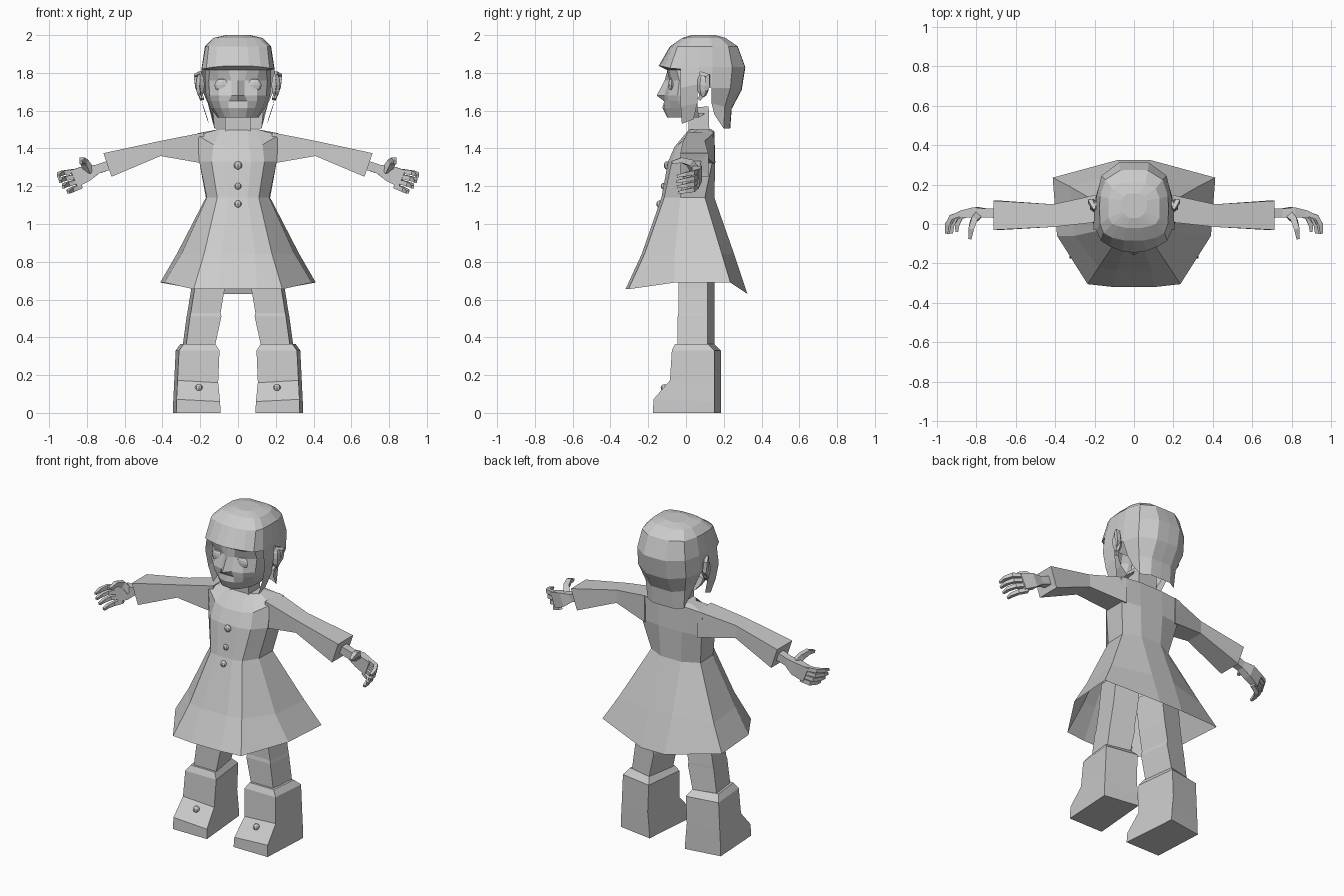
import bpy, bmesh
from mathutils import Vector, Matrix


def finish(name, bm, mirror=True):
    bmesh.ops.recalc_face_normals(bm, faces=bm.faces)
    me = bpy.data.meshes.new(name)
    bm.to_mesh(me)
    bm.free()
    ob = bpy.data.objects.new(name, me)
    bpy.context.collection.objects.link(ob)
    if mirror:
        mod = ob.modifiers.new("mirror", 'MIRROR')
        mod.merge_threshold = 0.001
    return ob


def loft(name, rows, closed=False, caps=False, skip=()):
    """Skin rows of points; the half shape is mirrored in x."""
    bm = bmesh.new()
    vs = [[bm.verts.new(p) for p in r] for r in rows]
    n = len(rows[0])
    for i in range(len(rows) - 1):
        for j in range(n if closed else n - 1):
            if (i, j) not in skip:
                k = (j + 1) % n
                bm.faces.new((vs[i][j], vs[i][k], vs[i + 1][k], vs[i + 1][j]))
    if caps:
        bm.faces.new(vs[0])
        bm.faces.new(vs[-1])
    return finish(name, bm)


def level(z, pts):
    return [(x, y, z) for x, y in pts]


def tube(name, path, sizes, up):
    """Four-sided tapering tube along a path; sizes are (side, up) half widths."""
    path = [Vector(p) for p in path]
    rows = []
    for i, p in enumerate(path):
        d = (path[min(i + 1, len(path) - 1)] - path[max(i - 1, 0)]).normalized()
        s = d.cross(Vector(up)).normalized()
        u = s.cross(d)
        a, b = sizes[i]
        rows.append([p + s * a + u * b, p - s * a + u * b,
                     p - s * a - u * b, p + s * a - u * b])
    loft(name, rows, True, True)


def ball(name, loc, scale, mirror=True, seg=8, rings=6):
    bm = bmesh.new()
    bmesh.ops.create_uvsphere(bm, u_segments=seg, v_segments=rings, radius=1)
    bmesh.ops.transform(bm, verts=bm.verts,
                        matrix=Matrix.Translation(loc) @ Matrix.Diagonal((*scale, 1)))
    finish(name, bm, mirror)


# dress: open flared skirt, waist, chest and shoulder yoke
loft("dress", [
    [(0, -.32, .655), (.1, -.32, .655), (.235, -.305, .655), (.39, -.06, .69),
     (.412, .235, .69), (.08, .325, .63), (0, .325, .63)],
    level(.84, [(0, -.235), (.09, -.235), (.18, -.22), (.3, -.06), (.325, .19), (.08, .255), (0, .255)]),
    level(1.14, [(0, -.13), (.05, -.13), (.11, -.115), (.165, -.03), (.17, .1), (.07, .15), (0, .15)]),
    level(1.33, [(0, -.095), (.07, -.095), (.14, -.075), (.205, 0), (.205, .14), (.08, .155), (0, .155)]),
    [(0, -.06, 1.41), (.06, -.06, 1.41), (.13, -.04, 1.42), (.215, .015, 1.47),
     (.215, .145, 1.48), (.08, .15, 1.49), (0, .15, 1.49)],
    level(1.5, [(0, .015), (.05, .015), (.09, .03), (.11, .06), (.11, .11), (.06, .135), (0, .135)]),
    level(1.495, [(0, .06), (.01, .06), (.02, .07), (.02, .07), (.02, .08), (.01, .09), (0, .09)]),
])
for z, y, r in ((1.31, -.1, .022), (1.2, -.119, .018), (1.105, -.141, .02)):
    ball("dress_button", (0, y, z), (r, r * .8, r), mirror=False)

# sleeves: (x top, z top, x bottom, z bottom, y front, y back), with recessed cuff
sleeve = []
for xt, zt, xb, zb, yf, yb in ((.18, 1.485, .18, 1.32, .01, .15), (.41, 1.44, .41, 1.36, -.015, .1),
                               (.712, 1.375, .67, 1.25, -.03, .118), (.7, 1.345, .675, 1.275, .0, .09)):
    sleeve.append([(xt, yf, zt), (xt, yb, zt), (xb, yb, zb), (xb, yf, zb)])
loft("sleeve", sleeve, True, True)

# hands with four curled fingers and a thumb
tube("palm", [(.67, .055, 1.315), (.745, .055, 1.29), (.80, .06, 1.268), (.87, .05, 1.24)],
     [(.025, .025), (.022, .024), (.025, .042), (.018, .048)], (0, 0, 1))
for i, t in enumerate((-.039, -.013, .013, .039)):
    x, reach = .5 * t, (.8, .95, 1, .95)[i]
    tube("finger", [(.85 + x, .055, 1.24 + t), (.85 + x + .06 * reach, .035, 1.226 + 1.15 * t),
                    (.85 + x + .082 * reach, -.005, 1.218 + 1.15 * t),
                    (.85 + x + .085 * reach, -.05 * reach, 1.21 + 1.1 * t)],
         [(.013, .012), (.012, .012), (.011, .01), (.007, .007)], (0, 0, 1))
tube("thumb", [(.785, .05, 1.28), (.812, .02, 1.325), (.825, -.025, 1.338), (.832, -.075, 1.325)],
     [(.02, .02), (.016, .018), (.014, .014), (.008, .008)], (0, 0, 1))


# legs and boots: (height, inner x, outer x, front y, back y)
def leg_ring(z, xi, xo, yf, yb):
    return [(xi, yf, z), (xo - .018, yf, z + .012 * (0 < z < .3)), (xo, yb - .035, z), (xi + .03, yb, z)]


loft("leg", [leg_ring(*r) for r in ((.86, .045, .225, -.04, .15), (.66, .07, .247, -.04, .15),
     (.53, .092, .268, -.04, .15), (.51, .088, .272, -.044, .15), (.34, .125, .295, -.045, .15))], True, True)
loft("boot", [leg_ring(*r) for r in ((.365, .12, .305, -.058, .15), (.33, .098, .33, -.075, .185),
     (.16, .105, .338, -.085, .185), (.06, .095, .343, -.172, .185), (0, .092, .345, -.175, .185))], True, True)
ball("boot_button", (.207, -.114, .132), (.02, .02, .02))

# neck
tube("neck", [(0, .07, 1.44), (0, .065, 1.62)], [(.065, .055), (.065, .055)], (0, 1, 0))

# face, from the underside of the fringe to below the chin
fringe = [(0, -.145, 1.837), (.06, -.138, 1.837), (.12, -.115, 1.832), (.168, -.085, 1.825), (.192, -.03, 1.82)]
loft("face", [
    fringe,
    level(1.815, [(0, -.098), (.05, -.1), (.11, -.09), (.15, -.05), (.175, .06)]),
    level(1.76, [(0, -.113), (.035, -.088), (.1, -.075), (.155, -.035), (.175, .06)]),
    level(1.68, [(0, -.155), (.035, -.115), (.1, -.1), (.15, -.045), (.17, .06)]),
    level(1.65, [(0, -.115), (.05, -.112), (.1, -.09), (.142, -.04), (.16, .06)]),
    level(1.615, [(0, -.125), (.05, -.113), (.09, -.08), (.13, -.03), (.145, .06)]),
    level(1.565, [(0, -.1), (.04, -.095), (.07, -.07), (.1, -.015), (.11, .07)]),
    level(1.585, [(0, .02), (.02, .03), (.04, .04), (.06, .06), (.08, .1)]),
])
ball("eye", (.085, -.078, 1.735), (.04, .016, .035))

# hair: crown cap with fringe, then side locks and nape below it
cap_edge = fringe + [(.192, .07, 1.83), (.19, .14, 1.83), (.165, .245, 1.83), (.075, .312, 1.83), (0, .314, 1.83)]
loft("hair_cap", [
    level(2.0, [(0, .03), (.02, .03), (.04, .04), (.05, .05), (.06, .06), (.065, .09),
                (.065, .12), (.05, .14), (.03, .155), (0, .155)]),
    level(1.985, [(0, -.02), (.04, -.02), (.08, -.01), (.11, .0), (.13, .03), (.13, .09),
                  (.13, .13), (.11, .18), (.06, .21), (0, .21)]),
    level(1.94, [(0, -.085), (.05, -.083), (.11, -.07), (.155, -.045), (.172, .0), (.175, .08),
                 (.172, .14), (.145, .225), (.07, .272), (0, .274)]),
    cap_edge])
bpy.data.objects["hair_cap"].data.update()
bm = bmesh.new()
bm.from_mesh(bpy.data.objects["hair_cap"].data)
mid = [v for v in bm.verts if v.co.z > 1.999]
bm.faces.new(mid)
bmesh.ops.recalc_face_normals(bm, faces=bm.faces)
bm.to_mesh(bpy.data.objects["hair_cap"].data)
bm.free()

loft("hair_sides", [
    cap_edge[4:],
    [(.205, -.03, 1.72), (.203, .06, 1.74), (.195, .135, 1.72), (.165, .235, 1.72), (.075, .292, 1.71), (0, .295, 1.71)],
    [(.185, -.028, 1.62), (.188, .06, 1.64), (.16, .135, 1.64), (.135, .205, 1.62), (.07, .24, 1.61), (0, .242, 1.61)],
    [(.155, -.022, 1.53), (.16, .04, 1.555), (.135, .15, 1.58), (.125, .2, 1.505), (.07, .232, 1.505), (0, .234, 1.505)],
], skip={(1, 1), (2, 1)})

# ears
ball("ear", (.2, .09, 1.735), (.026, .032, .065), seg=6)
tube("ear_rim", [(.19, .07, 1.66), (.215, .115, 1.73), (.222, .115, 1.785), (.2, .075, 1.8)],
     [(.01, .01), (.012, .012), (.012, .012), (.008, .008)], (1, 0, 0))
